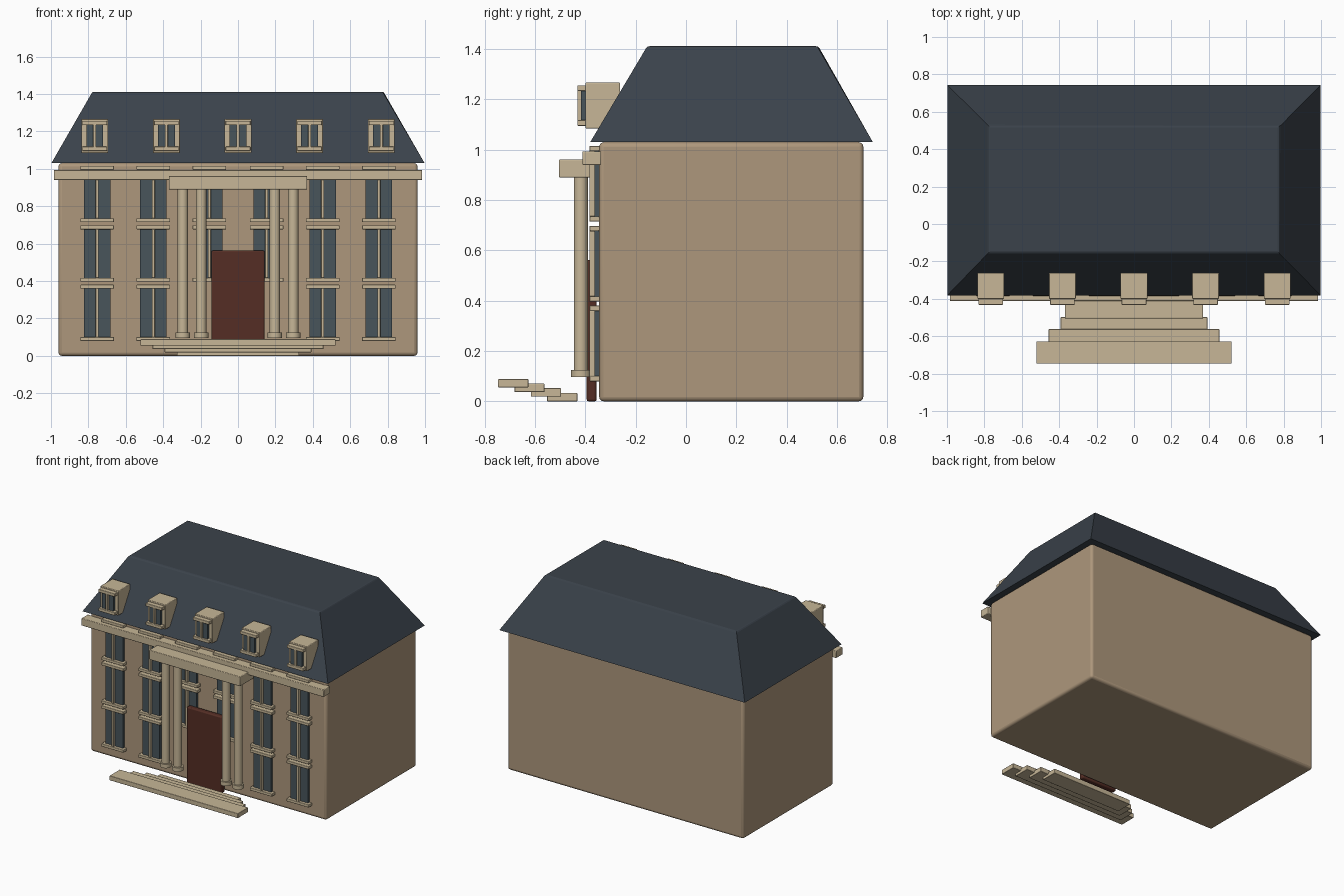
import bpy, bmesh, math

if "Cube" in bpy.data.objects:
    bpy.data.objects.remove(bpy.data.objects["Cube"])


def material(name, rgb):
    m = bpy.data.materials.new(name)
    m.diffuse_color = (*rgb, 1)
    m.use_nodes = True
    m.node_tree.nodes["Principled BSDF"].inputs["Base Color"].default_value = m.diffuse_color
    return m


WALL = material("wall", (0.42, 0.31, 0.20))
TRIM = material("trim", (0.57, 0.47, 0.31))
GLASS = material("glass", (0.065, 0.09, 0.105))
ROOF = material("roof", (0.043, 0.055, 0.07))
DOOR = material("door", (0.09, 0.027, 0.018))


def smooth(ob):
    bpy.ops.object.select_all(action='DESELECT')
    ob.select_set(True)
    bpy.context.view_layer.objects.active = ob
    bpy.ops.object.shade_smooth_by_angle(angle=math.radians(35))


def box(name, x, y, z, mat, bevel=0.003, segments=2):
    """Bevelled box from (min, max) ranges."""
    bpy.ops.mesh.primitive_cube_add(size=1, location=[(a + b) / 2 for a, b in (x, y, z)])
    ob = bpy.context.object
    ob.name = name
    ob.scale = [b - a for a, b in (x, y, z)]
    bpy.ops.object.transform_apply(location=False, rotation=False)
    ob.data.materials.append(mat)
    if bevel:
        smooth(ob)
        mod = ob.modifiers.new("bevel", 'BEVEL')
        mod.width, mod.segments = bevel, segments
    return ob


def cylinder(name, x, y, z, r, mat):
    bpy.ops.mesh.primitive_cylinder_add(vertices=24, radius=r, depth=z[1] - z[0],
                                        location=(x, y, (z[0] + z[1]) / 2))
    ob = bpy.context.object
    ob.name = name
    ob.data.materials.append(mat)
    smooth(ob)


def window(name, x, z, y, w, h, bar_w, bar_h, bar_y, bar_z):
    """Glass pane, centre mullion, sill and lintel on a wall at depth y."""
    box(name + "_glass", (x - w / 2, x + w / 2), (y - 0.018, y + 0.005),
        (z - h / 2, z + h / 2), GLASS, 0)
    box(name + "_mullion", (x - 0.008, x + 0.008), (bar_y, y),
        (z - h / 2, z + h / 2), TRIM, 0.002)
    for part, s in (("sill", -1), ("lintel", 1)):
        c = z + s * bar_z
        box(f"{name}_{part}", (x - bar_w / 2, x + bar_w / 2), (bar_y, y + 0.003),
            (c - bar_h / 2, c + bar_h / 2), TRIM)


# Main block and cornice
box("main_block", (-0.96, 0.96), (-0.345, 0.705), (0, 1.03), WALL, 0.018, 3)
box("cornice", (-0.985, 0.985), (-0.412, -0.337), (0.94, 0.994), TRIM, 0.004)

# Hipped roof with a flat top
bm = bmesh.new()
bmesh.ops.create_cube(bm, size=2)
for v in bm.verts:
    top = v.co.z > 0
    v.co = (v.co.x * (0.778 if top else 0.998),
            (0.186 if top else 0.181) + v.co.y * (0.34 if top else 0.562),
            1.412 if top else 1.03)
bmesh.ops.bevel(bm, geom=[e for e in bm.edges if all(v.co.z > 1.2 for v in e.verts)],
                offset=0.01, segments=2, profile=0.5, affect='EDGES')
mesh = bpy.data.meshes.new("roof")
bm.to_mesh(mesh)
bm.free()
mesh.materials.append(ROOF)
bpy.context.collection.objects.link(bpy.data.objects.new("roof", mesh))

# Facade windows, the ground floor centre is taken by the door
for row, z in enumerate((0.23, 0.547, 0.865)):
    for x in (-0.753, -0.453, -0.153, 0.153, 0.453, 0.753):
        if row == 0 and abs(x) < 0.2:
            continue
        window("window", x, z, -0.345, 0.142, 0.26, 0.18, 0.021, -0.384, 0.14)

# Dormers
for i in range(-2, 3):
    x = i * 0.383
    box("dormer", (x - 0.072, x + 0.072), (-0.4, -0.262), (1.085, 1.267), TRIM, 0.004)
    window("dormer_window", x, 1.176, -0.4, 0.09, 0.125, 0.132, 0.023, -0.432, 0.069)

# Door
box("door", (-0.143, 0.143), (-0.395, -0.355), (0, 0.562), DOOR, 0.008)

# Portico
box("portico_beam", (-0.37, 0.37), (-0.505, -0.335), (0.89, 0.961), TRIM, 0.004)
for x in (-0.295, -0.197, 0.197, 0.295):
    cylinder("column_shaft", x, -0.418, (0.11, 0.895), 0.028, TRIM)
    cylinder("column_base", x, -0.418, (0.096, 0.125), 0.039, TRIM)

# Floating steps that rise and widen outward
for i in range(4):
    w, y, z = 0.327 + 0.065 * i, -0.432 - 0.065 * i, 0.0183 * i
    box("step", (-w, w), (y - 0.12, y), (z, z + 0.034), TRIM, 0.003)
